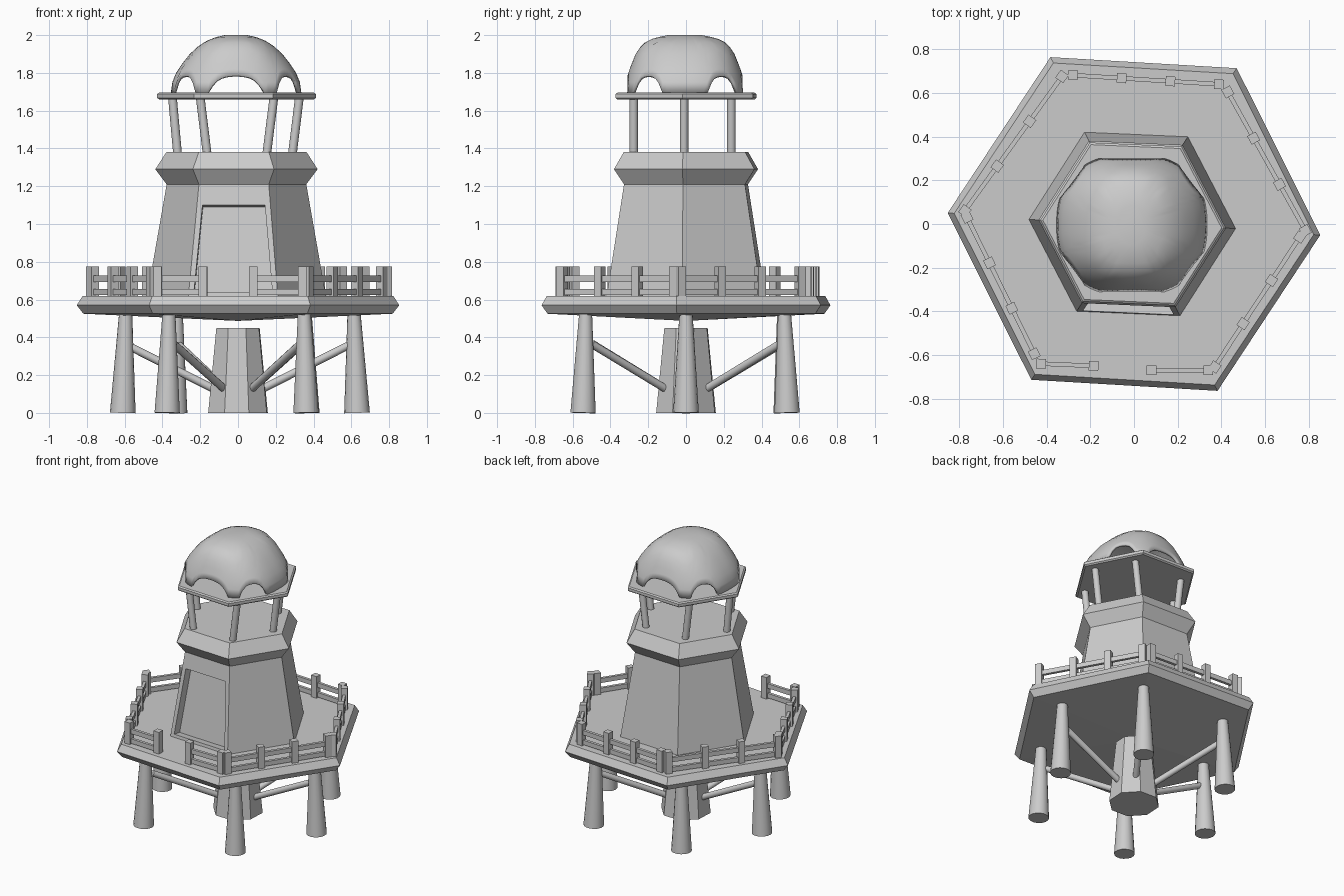
import bpy, bmesh, math
from mathutils import Vector, Matrix

if "Cube" in bpy.data.objects:
    bpy.data.objects.remove(bpy.data.objects["Cube"])


def finish(bm, name, smooth=None):
    bmesh.ops.recalc_face_normals(bm, faces=bm.faces)
    me = bpy.data.meshes.new(name)
    bm.to_mesh(me)
    bm.free()
    ob = bpy.data.objects.new(name, me)
    bpy.context.collection.objects.link(ob)
    if smooth:
        bpy.context.view_layer.objects.active = ob
        ob.select_set(True)
        bpy.ops.object.shade_smooth_by_angle(angle=math.radians(smooth))
        ob.select_set(False)
    return ob


def loft(profile, n, rot=0.0, cx=0.0):
    """Stack of n-sided rings (radius, z), capped; radius 0 gives a tip."""
    bm = bmesh.new()
    rings = []
    for r, z in profile:
        if r == 0:
            rings.append([bm.verts.new((cx, 0, z))] * n)
        else:
            a0 = math.radians(rot)
            rings.append([bm.verts.new((cx + r * math.cos(a0 + math.tau * i / n),
                                        r * math.sin(a0 + math.tau * i / n), z)) for i in range(n)])
    for a, b in zip(rings, rings[1:]):
        for i in range(n):
            j = (i + 1) % n
            bm.faces.new(list(dict.fromkeys((a[i], a[j], b[j], b[i]))))
    for ring in (rings[0], rings[-1]):
        if ring[0] is not ring[1]:
            bm.faces.new(ring)
    return bm


def rod(name, p, q, r1, r2, n=12):
    p, q = Vector(p), Vector(q)
    d = q - p
    bm = bmesh.new()
    m = Matrix.Translation((p + q) / 2) @ d.to_track_quat('Z', 'Y').to_matrix().to_4x4()
    bmesh.ops.create_cone(bm, cap_ends=True, segments=n, radius1=r1, radius2=r2, depth=d.length, matrix=m)
    return finish(bm, name, 40)


def box(bm, centre, size, angle):
    m = Matrix.Translation(centre) @ Matrix.Rotation(angle, 4, 'Z') @ Matrix.Diagonal((*size, 1))
    bmesh.ops.create_cube(bm, size=1, matrix=m)


# Deck and centre column
finish(loft([(0, 0.487), (0.82, 0.525), (0.855, 0.57), (0.825, 0.618)], 6, -3.4), "deck")
finish(loft([(0.168, 0), (0.122, 0.45)], 8, 20), "centre_column")

# Legs and diagonal braces
for x, y in [(0.63, 0), (0.365, 0.535), (-0.335, 0.53), (-0.61, 0), (-0.375, -0.545), (0.36, -0.545)]:
    rod("leg", (x, y, 0), (x * 0.975, y * 0.975, 0.525), 0.068, 0.035, 16)
    d = Vector((x, y, 0)).normalized()
    rod("brace", d * 0.125 + Vector((0, 0, 0.125)), d * 0.6 + Vector((0, 0, 0.365)), 0.021, 0.021)

# Tower with flared cap, and a recessed door in the front face
bm = loft([(0.475, 0.612), (0.37, 1.21), (0.43, 1.29), (0.372, 1.38)], 6, -2.5, -0.008)
bm.normal_update()
bmesh.ops.recalc_face_normals(bm, faces=bm.faces)
front = min((f for f in bm.faces if f.calc_center_median().z < 1.0 and abs(f.normal.z) < 0.5),
            key=lambda f: f.calc_center_median().y)
bmesh.ops.inset_region(bm, faces=[front], thickness=0.04)
vs = sorted(front.verts, key=lambda v: v.co.z)
for top in vs[2:]:
    low = min(vs[:2], key=lambda v: abs(v.co.x - top.co.x))
    top.co = low.co.lerp(top.co, (1.10 - low.co.z) / (top.co.z - low.co.z))
bmesh.ops.inset_individual(bm, faces=[front], thickness=0.0001, depth=-0.06)
finish(bm, "tower")

# Railing runs: start, end, number of posts
bm = bmesh.new()
for p, q, n in [((-0.28, 0.682), (0.39, 0.64), 4), ((0.43, 0.605), (0.785, -0.03), 4),
                ((0.76, -0.06), (0.37, -0.655), 4), ((-0.33, 0.676), (-0.775, 0.06), 4),
                ((-0.765, 0.03), (-0.457, -0.594), 4), ((-0.425, -0.64), (-0.185, -0.65), 2),
                ((0.08, -0.67), (0.34, -0.67), 2)]:
    p, q = Vector(p), Vector(q)
    d = q - p
    ang = math.atan2(d.y, d.x)
    for i in range(n):
        c = p.lerp(q, i / (n - 1))
        box(bm, (c.x, c.y, 0.692), (0.044, 0.044, 0.165), ang)
    c = (p + q) / 2
    for z in (0.64, 0.71):
        box(bm, (c.x, c.y, z), (d.length, 0.02, 0.033), ang)
finish(bm, "railing")

# Lantern posts and roof plate
for bx, tx, y in [(0.288, 0.325, -0.01), (-0.32, -0.347, -0.01)]:
    rod("lantern_post", (bx, y, 1.37), (tx, y, 1.67), 0.023, 0.023)
for y in (-0.277, 0.24):
    for bx, tx in [(0.152, 0.19), (-0.163, -0.2)]:
        rod("lantern_post", (bx, y, 1.37), (tx, y, 1.67), 0.023, 0.023)
finish(loft([(0.41, 1.66), (0.421, 1.668), (0.421, 1.688), (0.41, 1.695)], 6, -2.5, -0.008), "roof_plate")

# Dome shell with six arched openings: profile rows are (z, x radius, y radius)
PROFILE = [(1.697, 0.345, 0.325), (1.77, 0.335, 0.31), (1.83, 0.300, 0.29), (1.90, 0.245, 0.262),
           (1.955, 0.185, 0.225), (1.985, 0.125, 0.165), (2.0, 0.06, 0.09)]
ARCHES = [(90, 24), (270, 24), (36, 14), (144, 14), (216, 14), (324, 14)]


def sample(u):
    u *= len(PROFILE) - 1
    i = min(int(u), len(PROFILE) - 2)
    return [a + (b - a) * (u - i) for a, b in zip(PROFILE[i], PROFILE[i + 1])]


SEG, ROWS = 90, 9
bm = bmesh.new()
cols = []
for s in range(SEG):
    deg = s * 360 / SEG
    start = 0.0
    for mid, half in ARCHES:
        k = abs(deg - mid) / half
        if k < 1:
            start = 0.208 * math.sqrt(1 - k ** 2.4)
    c, sn = math.cos(math.radians(deg)), math.sin(math.radians(deg))
    col = []
    for r in range(ROWS):
        z, rx, ry = sample(start + (1 - start) * r / (ROWS - 1))
        rad = (abs(c / rx) ** 2.4 + abs(sn / ry) ** 2.4) ** (-1 / 2.4)
        col.append(bm.verts.new((-0.01 + rad * c, -0.005 + rad * sn, z)))
    cols.append(col)
for s in range(SEG):
    a, b = cols[s], cols[(s + 1) % SEG]
    for r in range(ROWS - 1):
        bm.faces.new((a[r], b[r], b[r + 1], a[r + 1]))
bm.faces.new([c[-1] for c in cols])
dome = finish(bm, "dome", 50)
mod = dome.modifiers.new("shell", 'SOLIDIFY')
mod.thickness = 0.015
